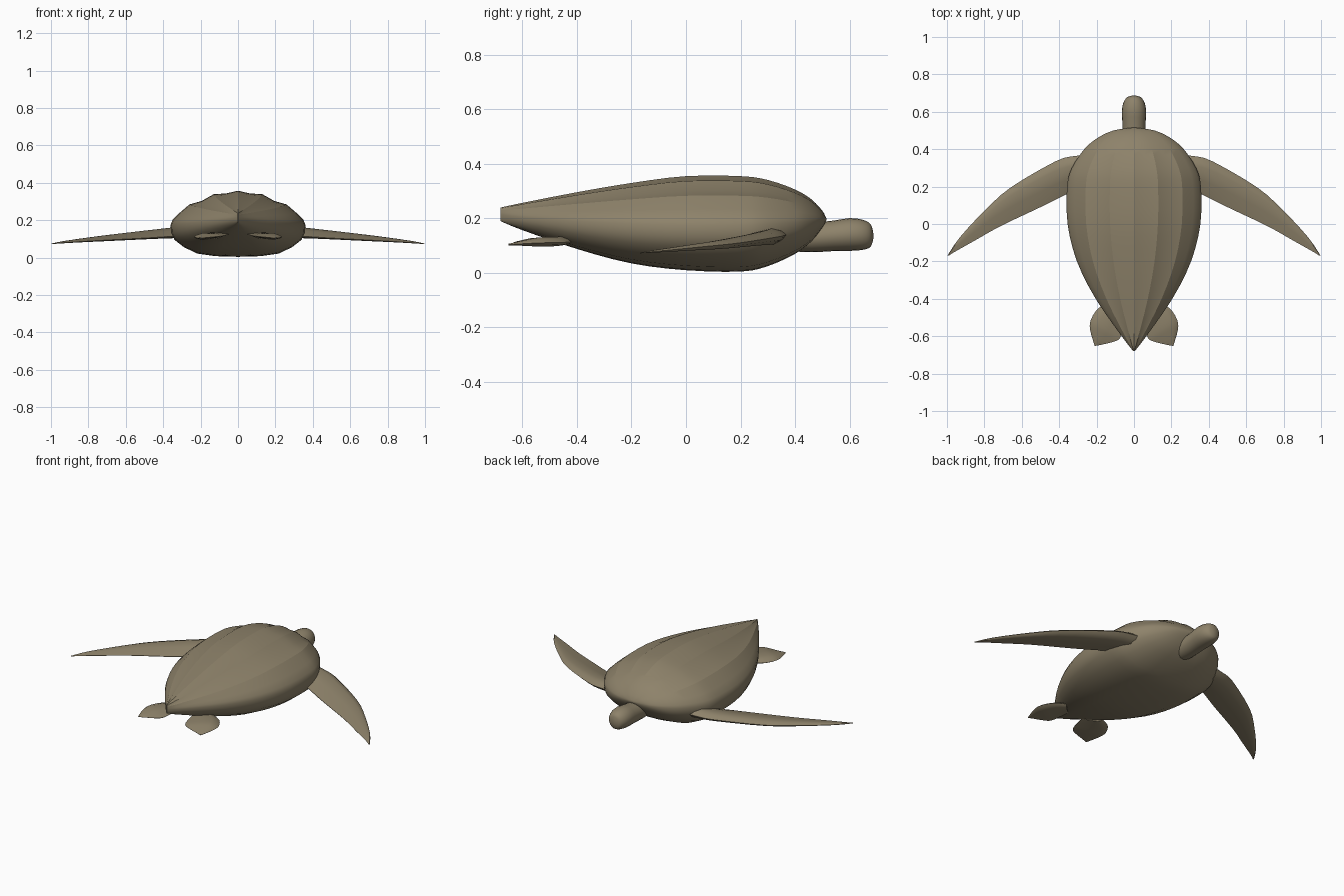
import bpy
import bmesh
import math
from mathutils import Vector

if "Cube" in bpy.data.objects:
    bpy.data.objects.remove(bpy.data.objects["Cube"])

olive = bpy.data.materials.new("olive brown skin")
olive.use_nodes = True
olive.diffuse_color = (0.27, 0.225, 0.145, 1)
olive.node_tree.nodes["Principled BSDF"].inputs["Base Color"].default_value = olive.diffuse_color


def smooth_stations(stations, steps):
    """Catmull-Rom interpolation between rows of a profile."""
    rows = []
    last = len(stations) - 1
    for i in range(last):
        before, a = stations[max(i - 1, 0)], stations[i]
        b, after = stations[i + 1], stations[min(i + 2, last)]
        for k in range(steps):
            t = k / steps
            rows.append([
                q + 0.5 * t * (r - p + t * (2 * p - 5 * q + 4 * r - s + t * (3 * (q - r) + s - p)))
                for p, q, r, s in zip(before, a, b, after)])
    rows.append(list(stations[-1]))
    return rows


def loft(name, rings, ridges=(), ridge_end=0, mirror=False, angle=40):
    """Skin closed rings of points, cap both ends, optionally crease some columns."""
    bm = bmesh.new()
    loops = [[bm.verts.new(p) for p in ring] for ring in rings]
    n = len(rings[0])
    for a, b in zip(loops, loops[1:]):
        for j in range(n):
            bm.faces.new((a[j], a[(j + 1) % n], b[(j + 1) % n], b[j]))
        for j in ridges:
            if b[j].co.y < ridge_end:
                bm.edges.get((a[j], b[j])).smooth = False
    bm.faces.new(loops[0])
    bm.faces.new(loops[-1])
    bmesh.ops.recalc_face_normals(bm, faces=bm.faces)
    mesh = bpy.data.meshes.new(name)
    bm.to_mesh(mesh)
    bm.free()
    mesh.materials.append(olive)
    obj = bpy.data.objects.new(name, mesh)
    bpy.context.collection.objects.link(obj)
    bpy.ops.object.select_all(action='DESELECT')
    obj.select_set(True)
    bpy.context.view_layer.objects.active = obj
    bpy.ops.object.shade_smooth_by_angle(angle=math.radians(angle))
    if mirror:
        obj.modifiers.new("mirror", 'MIRROR')
    return obj


# Shell and belly: y, half width, top, rim height, bottom
body = [
    (-0.68, 0.004, 0.24, 0.215, 0.19), (-0.6, 0.066, 0.257, 0.205, 0.157),
    (-0.4, 0.205, 0.296, 0.19, 0.088), (-0.2, 0.305, 0.33, 0.18, 0.035),
    (0, 0.355, 0.355, 0.175, 0.01), (0.2, 0.358, 0.355, 0.175, 0.005),
    (0.3, 0.332, 0.341, 0.178, 0.025), (0.4, 0.266, 0.306, 0.185, 0.07),
    (0.46, 0.195, 0.27, 0.19, 0.115), (0.5, 0.11, 0.228, 0.195, 0.165),
    (0.515, 0.01, 0.2, 0.197, 0.194)]
# Half sections as fractions of width and height, centre outwards
upper = [(0, 1), (0.18, 0.92), (0.36, 0.9), (0.54, 0.7), (0.72, 0.6), (0.88, 0.33), (0.97, 0.15), (1, 0)]
lower = [(0.99, 0.25), (0.94, 0.47), (0.8, 0.7), (0.6, 0.9), (0.33, 0.98), (0, 1)]
rings = []
for y, w, top, rim, bottom in smooth_stations(body, 3):
    half = [(w * u, y, rim + (top - rim) * v) for u, v in upper]
    half += [(w * u, y, rim - (rim - bottom) * v) for u, v in lower]
    rings.append(half + [(-x, y, z) for x, y, z in half[-2:0:-1]])
count = len(rings[0])
loft("shell", rings, ridges=(0, 2, 4, count - 2, count - 4), ridge_end=0.41, angle=50)

# Neck and head: y, half width, centre height, half height
neck = [
    (0.38, 0.058, 0.13, 0.05), (0.46, 0.06, 0.13, 0.054), (0.54, 0.062, 0.136, 0.056),
    (0.6, 0.065, 0.141, 0.06), (0.645, 0.058, 0.14, 0.056), (0.672, 0.043, 0.138, 0.046),
    (0.682, 0.028, 0.137, 0.032), (0.687, 0.008, 0.136, 0.01)]
rings = []
for y, w, z, h in smooth_stations(neck, 2):
    turns = [math.tau * k / 20 for k in range(20)]
    rings.append([(w * math.cos(a), y, z + h * math.sin(a)) for a in turns])
loft("head_and_neck", rings, angle=60)

# Blade section: position across the chord, height as a fraction of half thickness
blade = [(0, 0), (0.08, 0.55), (0.25, 1), (0.6, 0.7), (1, 0.05),
         (1, -0.05), (0.6, -0.6), (0.25, -0.9), (0.08, -0.5)]


def flipper(name, stations):
    """Each station: leading x, y, z, trailing x, y, z, half thickness."""
    rings = []
    for row in smooth_stations(stations, 3):
        lead, trail, thick = Vector(row[:3]), Vector(row[3:6]), row[6]
        rings.append([lead.lerp(trail, t) + Vector((0, 0, thick * h)) for t, h in blade])
    loft(name, rings, mirror=True, angle=35)


flipper("front_flippers", [
    (0.24, 0.37, 0.142, 0.26, 0.21, 0.115, 0.032),
    (0.32, 0.363, 0.138, 0.36, 0.16, 0.112, 0.031),
    (0.42, 0.335, 0.132, 0.5, 0.09, 0.103, 0.026),
    (0.66, 0.195, 0.11, 0.715, -0.012, 0.092, 0.018),
    (0.8, 0.07, 0.097, 0.85, -0.088, 0.084, 0.012),
    (0.93, -0.07, 0.083, 0.957, -0.148, 0.077, 0.006),
    (0.997, -0.168, 0.074, 0.988, -0.168, 0.073, 0.002)])

flipper("rear_flippers", [
    (0.13, -0.42, 0.115, 0.05, -0.5, 0.125, 0.016),
    (0.19, -0.45, 0.112, 0.06, -0.56, 0.122, 0.018),
    (0.23, -0.51, 0.111, 0.075, -0.61, 0.117, 0.018),
    (0.235, -0.565, 0.109, 0.11, -0.63, 0.112, 0.012),
    (0.21, -0.652, 0.104, 0.195, -0.65, 0.104, 0.003)])
